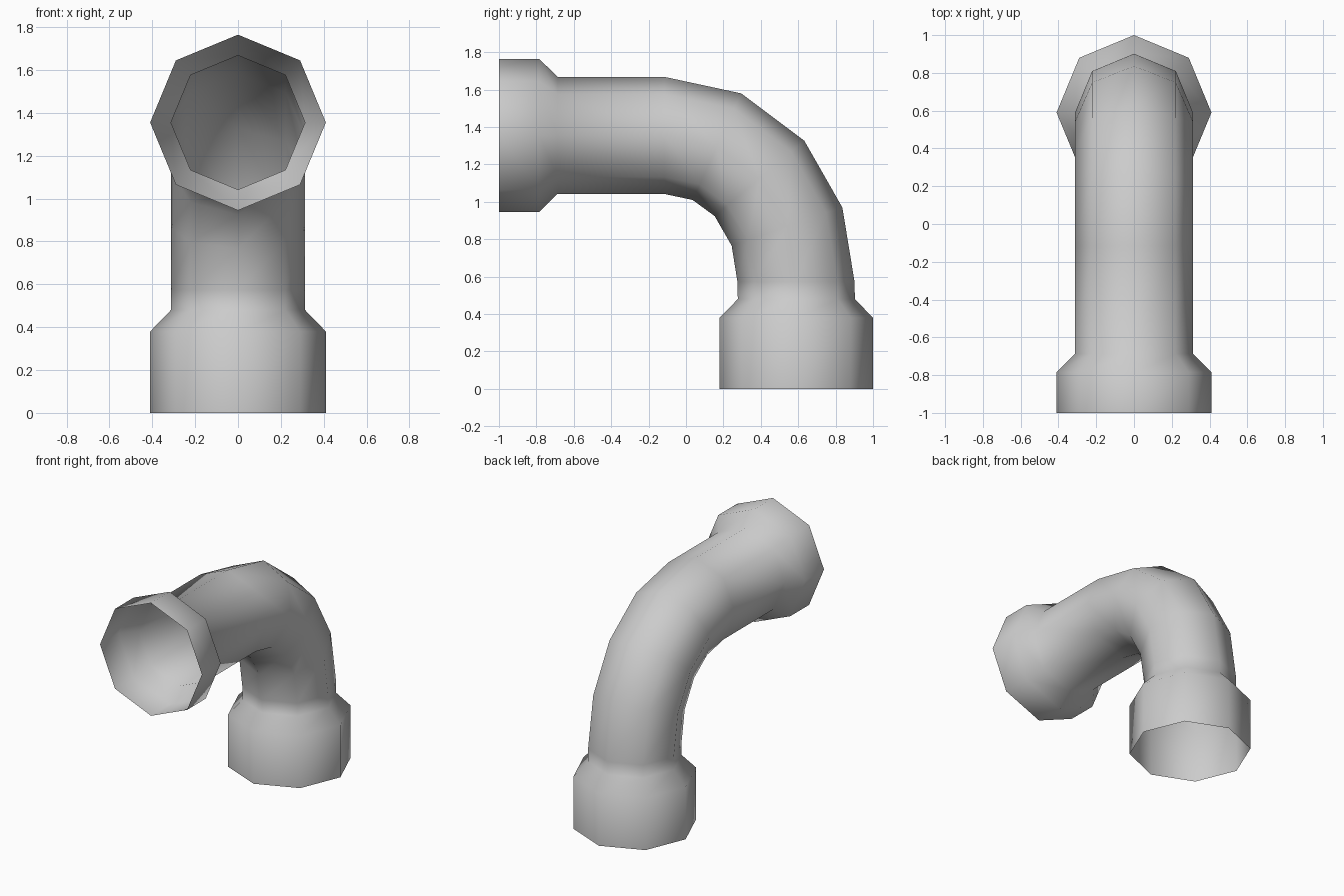
import bpy, bmesh
from math import sin, cos, radians, pi

if "Cube" in bpy.data.objects:
    bpy.data.objects.remove(bpy.data.objects["Cube"])

SIDES = 8
R_SOCKET, R_PIPE = 0.41, 0.313

# Rings along the path: centre y, centre z, radius, turn angle in degrees
rings = [
    # lower socket
    (0.59, 0.0, R_SOCKET, 0), (0.59, 0.38, R_SOCKET, 0), (0.59, 0.48, R_PIPE, 0),
    # bend
    (0.588, 0.573, R_PIPE, 0), (0.54, 0.868, R_PIPE, 19), (0.393, 1.125, R_PIPE, 40),
    (0.165, 1.295, R_PIPE, 65.5), (-0.115, 1.355, R_PIPE, 90),
    # front socket
    (-0.687, 1.355, R_PIPE, 90), (-0.785, 1.355, R_SOCKET, 90), (-1.0, 1.355, R_SOCKET, 90),
]

bm = bmesh.new()
loops = []
for y, z, r, turn in rings:
    t = radians(turn)
    loop = []
    for i in range(SIDES):
        a = 2 * pi * i / SIDES
        out = r * sin(a)
        loop.append(bm.verts.new((r * cos(a), y + out * cos(t), z + out * sin(t))))
    loops.append(loop)

# Skin between neighbouring rings, both ends stay open
for lo, hi in zip(loops, loops[1:]):
    for i in range(SIDES):
        j = (i + 1) % SIDES
        bm.faces.new((lo[i], lo[j], hi[j], hi[i])).smooth = True

mesh = bpy.data.meshes.new("pipe_elbow")
bm.to_mesh(mesh)
bm.free()
bpy.context.collection.objects.link(bpy.data.objects.new("pipe_elbow", mesh))
